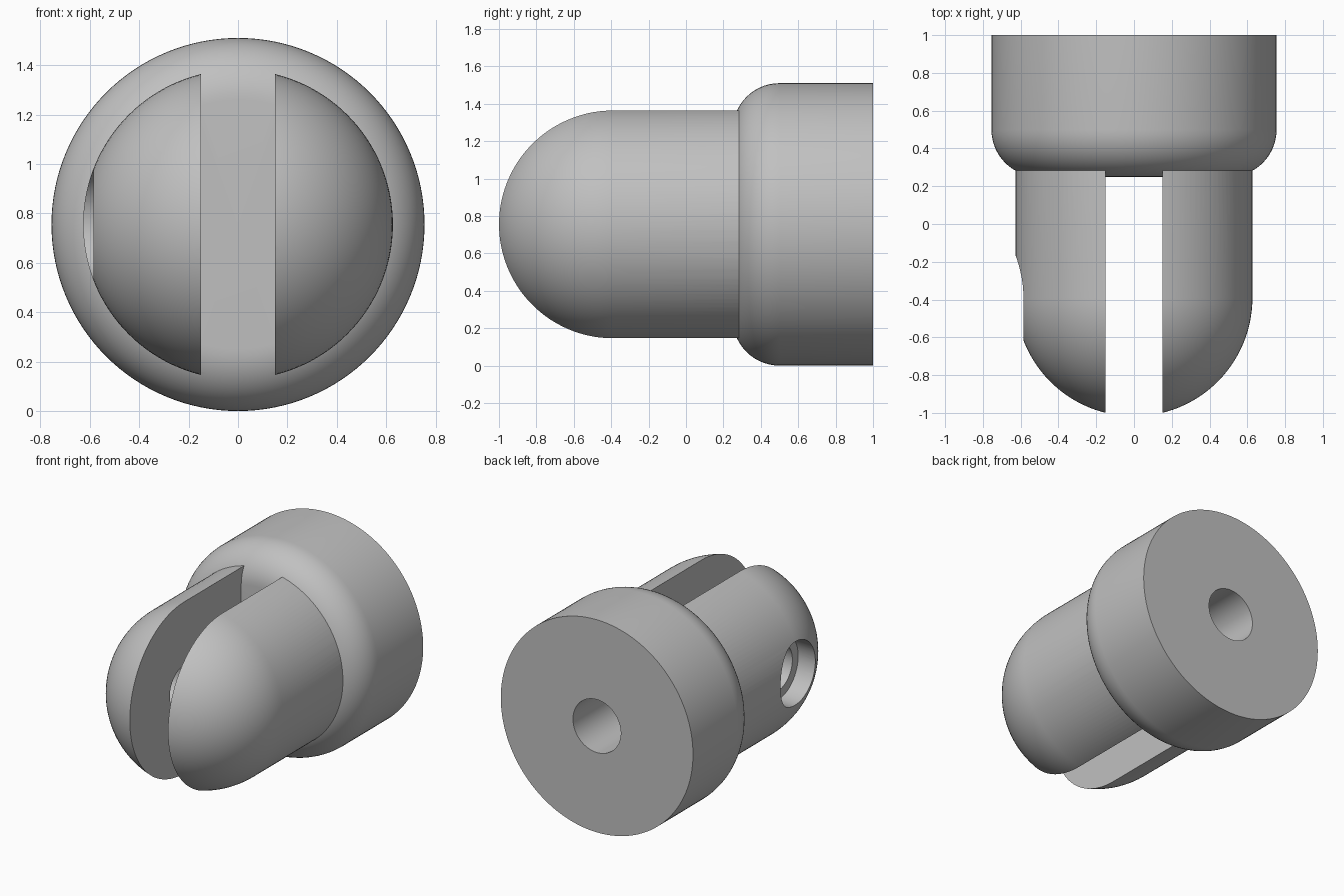
import bpy, bmesh, math
from mathutils import Matrix

if "Cube" in bpy.data.objects:
    bpy.data.objects.remove(bpy.data.objects["Cube"])

CZ = 0.755          # height of the main axis
FORK_R = 0.627      # fork radius
PIN_Y = -0.391      # dome centre and pin hole position

steel = bpy.data.materials.new("grey_steel")
steel.diffuse_color = (0.53, 0.53, 0.53, 1)
steel.use_nodes = True
steel.node_tree.nodes["Principled BSDF"].inputs["Base Color"].default_value = steel.diffuse_color


def arc(cy, cr, rad, a0, a1, n):
    """Arc points as (radius, y); angle 0 points outward, 90 points to -y."""
    return [(cr + rad * math.cos(math.radians(a0 + (a1 - a0) * i / n)),
             cy - rad * math.sin(math.radians(a0 + (a1 - a0) * i / n)))
            for i in range(n + 1)]


def finish(name, bm, matrix):
    bmesh.ops.remove_doubles(bm, verts=bm.verts, dist=1e-5)
    bmesh.ops.recalc_face_normals(bm, faces=bm.faces)
    bm.transform(matrix)
    mesh = bpy.data.meshes.new(name)
    bm.to_mesh(mesh)
    bm.free()
    mesh.materials.append(steel)
    ob = bpy.data.objects.new(name, mesh)
    bpy.context.collection.objects.link(ob)
    return ob


def lathe(name, profile, steps, matrix):
    """Revolve a (radius, y) profile around the y axis."""
    bm = bmesh.new()
    vs = [bm.verts.new((max(r, 0), y, 0)) for r, y in profile]
    es = [bm.edges.new(p) for p in zip(vs, vs[1:])]
    bmesh.ops.spin(bm, geom=vs + es, cent=(0, 0, 0), axis=(0, 1, 0),
                   angle=math.tau, steps=steps, use_duplicate=False)
    bmesh.ops.dissolve_degenerate(bm, dist=1e-6, edges=bm.edges)
    return finish(name, bm, matrix)


def combine(target, tool, operation):
    mod = target.modifiers.new(operation.lower(), 'BOOLEAN')
    mod.operation = operation
    mod.solver = 'EXACT'
    mod.object = tool
    bpy.context.view_layer.objects.active = target
    bpy.ops.object.modifier_apply(modifier=mod.name)
    bpy.data.objects.remove(tool, do_unlink=True)


lift = Matrix.Translation((0, 0, CZ))

# Collar with rounded front shoulder and blind bore in the back
collar = lathe("clevis_body",
               [(0, 0.25)] + arc(0.5, 0.505, 0.25, 90, 0, 14)
               + [(0.755, 1.0), (0.188, 1.0), (0.188, 0.5), (0, 0.5)],
               128, lift)

# Round fork with domed end
fork = lathe("fork",
             arc(PIN_Y, 0, FORK_R, 90, 0, 28) + [(FORK_R, 0.4), (0, 0.4)],
             128, lift)

# Slot between the two prongs
bm = bmesh.new()
bmesh.ops.create_cube(bm, size=1)
slot = finish("slot_cutter", bm,
              Matrix.Translation((0, -0.25, CZ)) @ Matrix.Diagonal((0.30, 2, 2, 1)))
combine(fork, slot, 'DIFFERENCE')

# Counterbored pin hole entering from the left prong
pin = lathe("pin_hole_cutter",
            [(0, -0.9), (0.225, -0.9), (0.225, -0.45), (0.16, -0.45),
             (0.16, 0.35), (0, 0.35)], 64,
            Matrix.Translation((0, PIN_Y, CZ)) @ Matrix.Rotation(-math.pi / 2, 4, 'Z'))
combine(fork, pin, 'DIFFERENCE')

# Join fork and collar into one solid
combine(collar, fork, 'UNION')

bpy.ops.object.select_all(action='DESELECT')
collar.select_set(True)
bpy.context.view_layer.objects.active = collar
bpy.ops.object.shade_smooth_by_angle(angle=math.radians(30))
